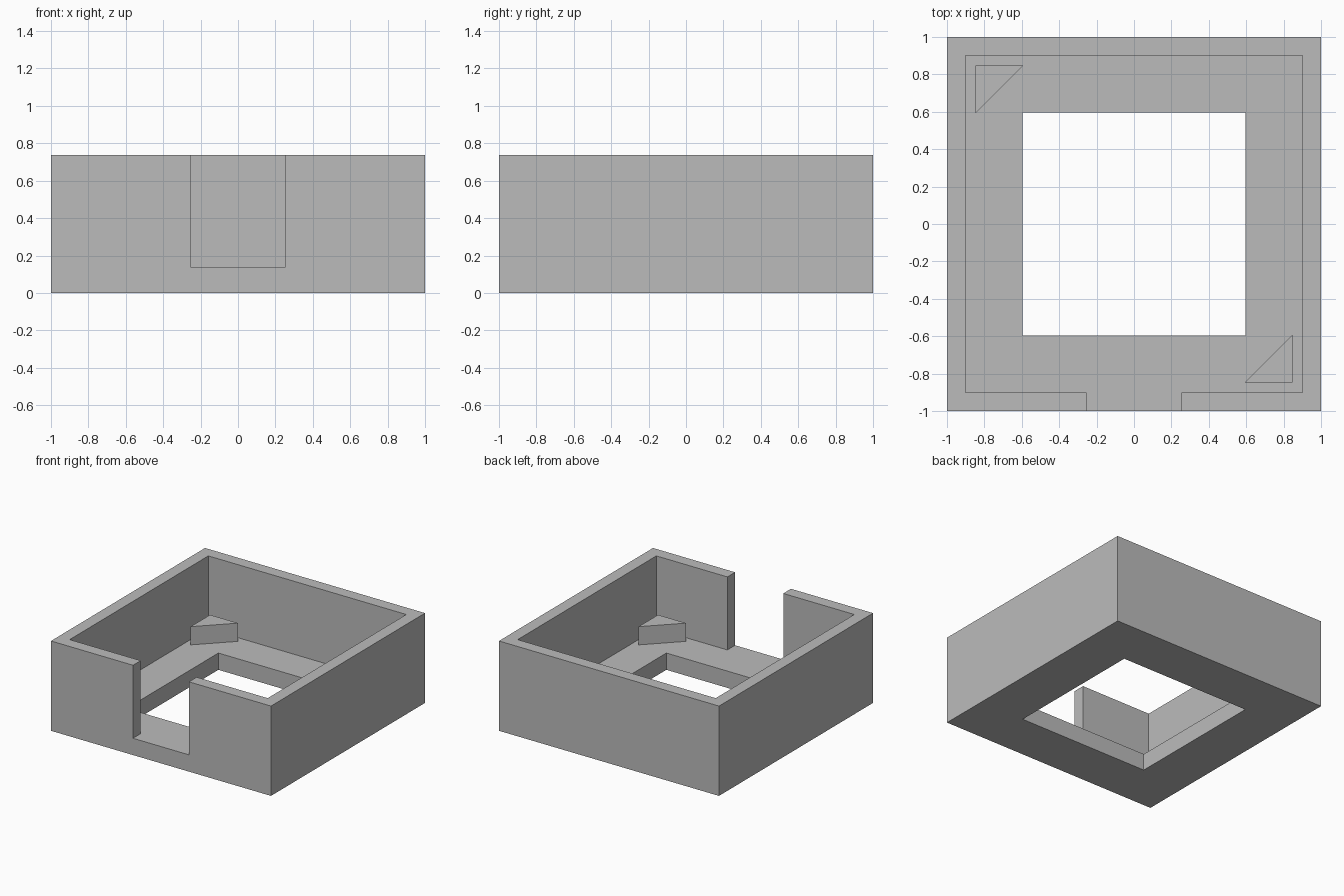
import bpy
import bmesh

cube = bpy.data.objects.get("Cube")
if cube:
    bpy.data.objects.remove(cube, do_unlink=True)

HEIGHT, FLOOR = 0.738, 0.138
INNER, HOLE, DOOR = 0.9, 0.595, 0.254
PAD_OUT, PAD_IN, PAD_HEIGHT = 0.847, 0.593, 0.15

grey = bpy.data.materials.new("plain grey")
grey.use_nodes = True
colour = (0.5, 0.5, 0.5, 1)
grey.diffuse_color = colour
grey.node_tree.nodes["Principled BSDF"].inputs["Base Color"].default_value = colour


def prism(name, outline, bottom, top):
    """Extrude a flat outline upward into a solid."""
    bm = bmesh.new()
    base = bm.faces.new([bm.verts.new((x, y, bottom)) for x, y in outline])
    new = bmesh.ops.extrude_face_region(bm, geom=[base])["geom"]
    bmesh.ops.translate(bm, vec=(0, 0, top - bottom),
                        verts=[v for v in new if isinstance(v, bmesh.types.BMVert)])
    bmesh.ops.recalc_face_normals(bm, faces=bm.faces)
    mesh = bpy.data.meshes.new(name)
    bm.to_mesh(mesh)
    bm.free()
    mesh.materials.append(grey)
    obj = bpy.data.objects.new(name, mesh)
    bpy.context.collection.objects.link(obj)
    return obj


def square(r):
    return [(-r, -r), (r, -r), (r, r), (-r, r)]


def cut(target, cutter):
    """Subtract a helper solid, then discard it."""
    cutter.hide_render = True
    mod = target.modifiers.new("cut", "BOOLEAN")
    mod.operation, mod.solver, mod.object = "DIFFERENCE", "EXACT", cutter
    bpy.context.view_layer.objects.active = target
    bpy.ops.object.modifier_apply(modifier=mod.name)
    bpy.data.objects.remove(cutter, do_unlink=True)


# Open tray: cavity and front doorway share one floor level
tray = prism("tray", square(1), 0, HEIGHT)
cavity = [(-INNER, -INNER), (-DOOR, -INNER), (-DOOR, -1.2), (DOOR, -1.2),
          (DOOR, -INNER), (INNER, -INNER), (INNER, INNER), (-INNER, INNER)]
cut(tray, prism("cavity_cutter", cavity, FLOOR, HEIGHT + 0.2))

# Square opening through the floor
cut(tray, prism("hole_cutter", square(HOLE), -0.2, FLOOR + 0.2))

# Triangular pads in two opposite corners
for name, s in (("back_right_pad", 1), ("front_left_pad", -1)):
    corner = [(-s * PAD_OUT, s * PAD_OUT), (-s * PAD_OUT, s * PAD_IN),
              (-s * PAD_IN, s * PAD_OUT)]
    prism(name, corner, FLOOR, FLOOR + PAD_HEIGHT)
